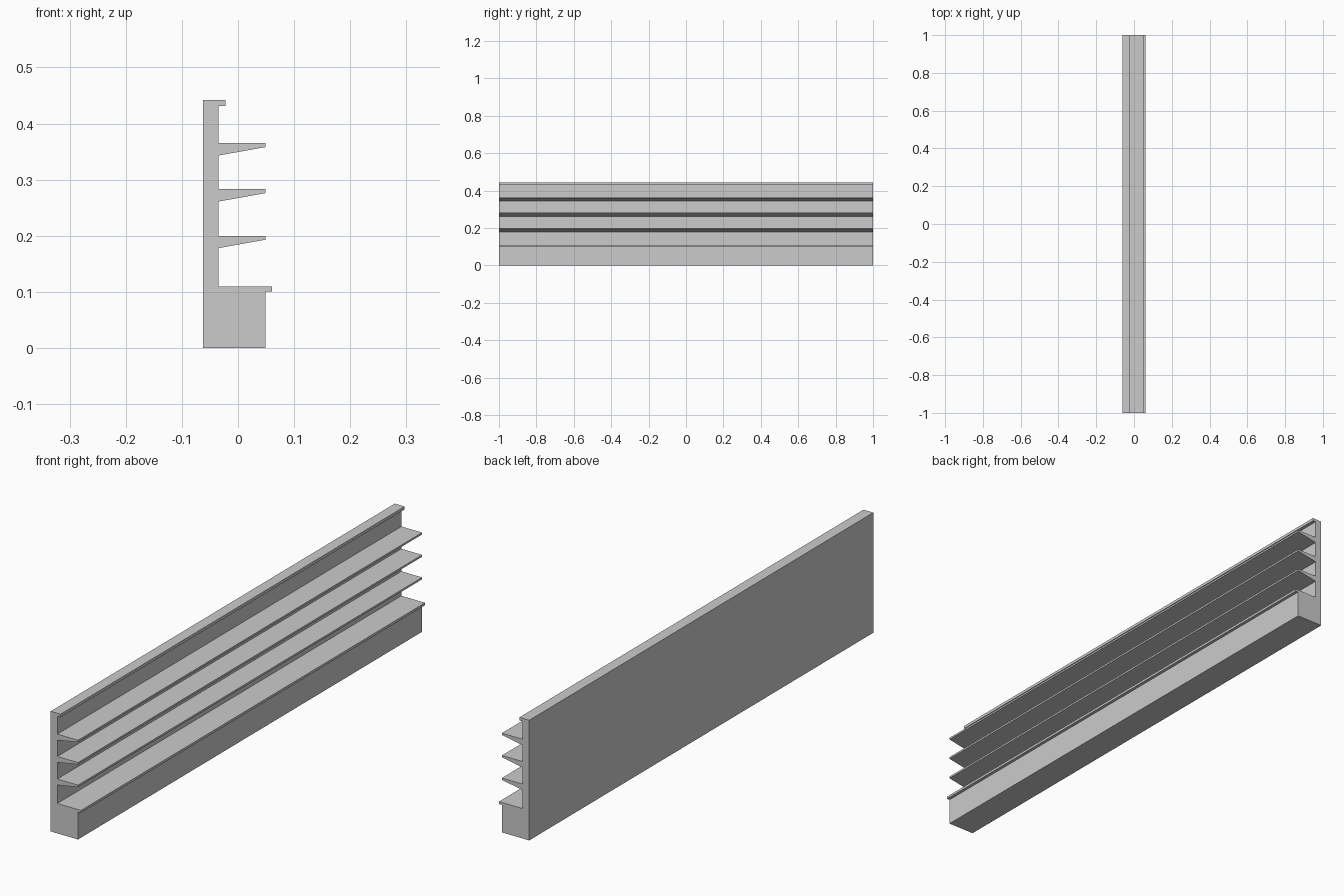
import bpy
import bmesh

cube = bpy.data.objects.get("Cube")
if cube:
    bpy.data.objects.remove(cube, do_unlink=True)

# Plain grey finish
grey = bpy.data.materials.new("plain_grey")
grey.use_nodes = True
colour = (0.6, 0.6, 0.6, 1)
grey.diffuse_color = colour
grey.node_tree.nodes["Principled BSDF"].inputs["Base Color"].default_value = colour

BACK, WALL, TIP = -0.062, -0.035, 0.049
HALF_LENGTH = 1.0

# Base block with its projecting ledge
profile = [(BACK, 0), (TIP, 0), (TIP, 0.101), (0.061, 0.101), (0.061, 0.11), (WALL, 0.11)]

# Three tapered shelves, flat on top
for top in (0.2, 0.283, 0.365):
    profile += [(WALL, top - 0.022), (TIP, top - 0.007), (TIP, top), (WALL, top)]

# Top lip
profile += [(WALL, 0.431), (-0.022, 0.431), (-0.022, 0.442), (BACK, 0.442)]

# Extrude the profile along the length
bm = bmesh.new()
face = bm.faces.new([bm.verts.new((x, -HALF_LENGTH, z)) for x, z in profile])
result = bmesh.ops.extrude_face_region(bm, geom=[face], use_keep_orig=True)
moved = [v for v in result["geom"] if isinstance(v, bmesh.types.BMVert)]
bmesh.ops.translate(bm, verts=moved, vec=(0, 2 * HALF_LENGTH, 0))
bmesh.ops.recalc_face_normals(bm, faces=bm.faces[:])

mesh = bpy.data.meshes.new("shelf_rail")
bm.to_mesh(mesh)
bm.free()
mesh.materials.append(grey)
rail = bpy.data.objects.new("shelf_rail", mesh)
bpy.context.collection.objects.link(rail)
